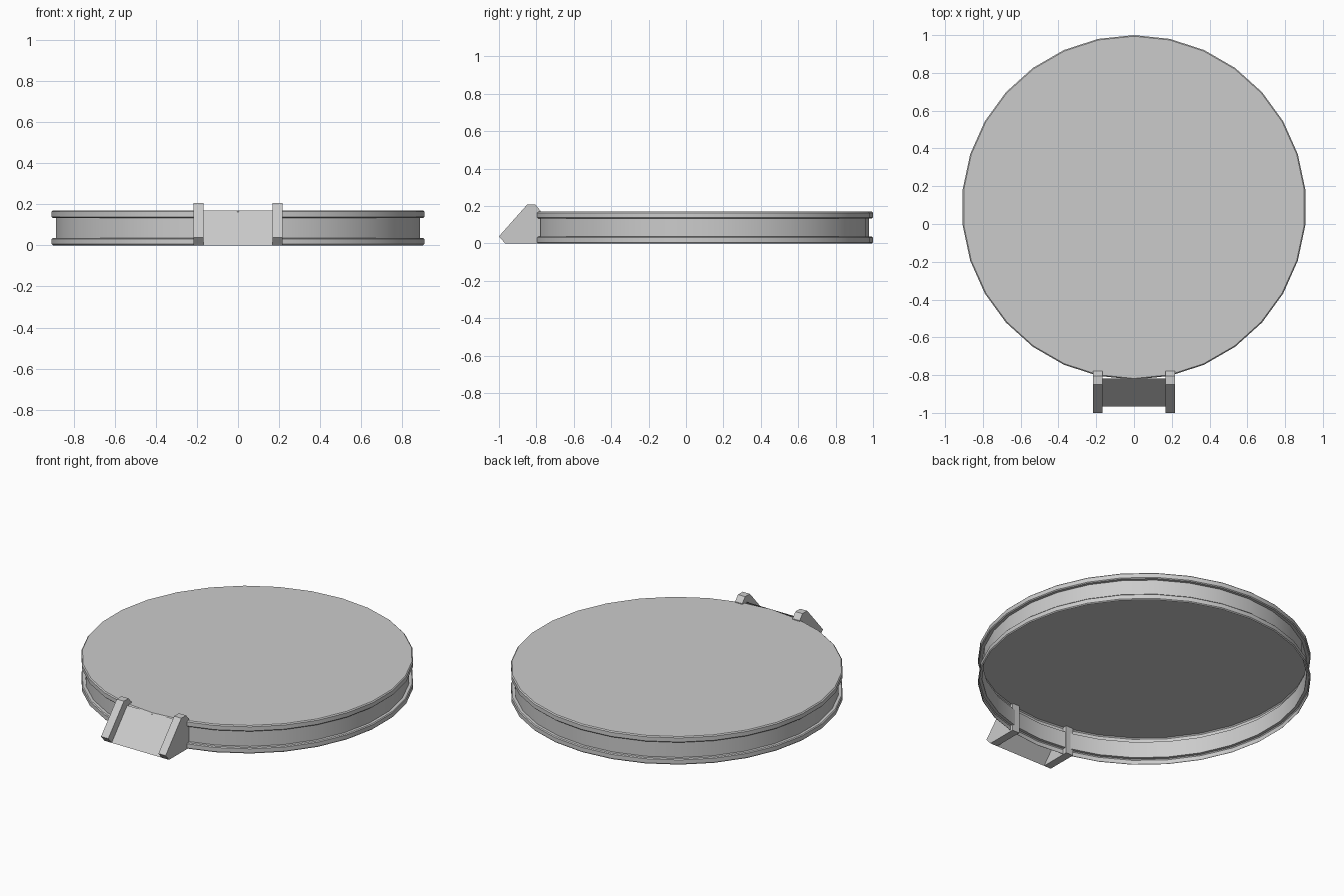
import bpy, bmesh
from math import sin, cos, radians

if "Cube" in bpy.data.objects:
    bpy.data.objects.remove(bpy.data.objects["Cube"])

CY = 0.088      # disc centre in y
SIDES = 30


def finish(name, bm, smooth=False):
    bmesh.ops.recalc_face_normals(bm, faces=bm.faces[:])
    mesh = bpy.data.meshes.new(name)
    bm.to_mesh(mesh)
    bm.free()
    ob = bpy.data.objects.new(name, mesh)
    bpy.context.collection.objects.link(ob)
    if smooth:
        bpy.ops.object.select_all(action='DESELECT')
        ob.select_set(True)
        bpy.context.view_layer.objects.active = ob
        bpy.ops.object.shade_smooth_by_angle(angle=radians(30))
    return ob


def prism(name, outline, x0, x1):
    """Extrude a (y, z) outline along x."""
    bm = bmesh.new()
    face = bm.faces.new([bm.verts.new((x0, y, z)) for y, z in outline])
    out = bmesh.ops.extrude_face_region(bm, geom=[face])
    verts = [g for g in out['geom'] if isinstance(g, bmesh.types.BMVert)]
    bmesh.ops.translate(bm, verts=verts, vec=(x1 - x0, 0, 0))
    return finish(name, bm)


# Lid: grooved rim with a flat top, hollow and open underneath
profile = [(0.906, 0.0), (0.912, 0.006), (0.912, 0.031), (0.907, 0.036),
           (0.890, 0.036), (0.890, 0.134), (0.907, 0.134), (0.912, 0.139),
           (0.912, 0.164), (0.906, 0.17)]
bm = bmesh.new()
rings = []
for r, z in profile:
    angles = [radians(6 + 360 / SIDES * k) for k in range(SIDES)]
    rings.append([bm.verts.new((r * cos(a), CY + r * sin(a), z)) for a in angles])
for low, high in zip(rings, rings[1:]):
    for i in range(SIDES):
        j = (i + 1) % SIDES
        bm.faces.new((low[i], low[j], high[j], high[i]))
bm.faces.new(rings[-1])
finish("round_lid", bm, smooth=True)

# Ramp: sloped plate, open underneath
bm = bmesh.new()
bm.faces.new([bm.verts.new(p) for p in (
    (-0.17, -0.967, 0.0), (0.17, -0.967, 0.0),
    (0.17, -0.818, 0.17), (-0.17, -0.818, 0.17))])
finish("ramp_plate", bm)

# Ramp side rails
rail = [(-0.967, 0.0), (-1.0, 0.038), (-0.85, 0.207), (-0.805, 0.207),
        (-0.778, 0.175), (-0.778, 0.0)]
for side, label in ((-1, "left"), (1, "right")):
    prism("ramp_rail_" + label, rail, side * 0.168, side * 0.216)
